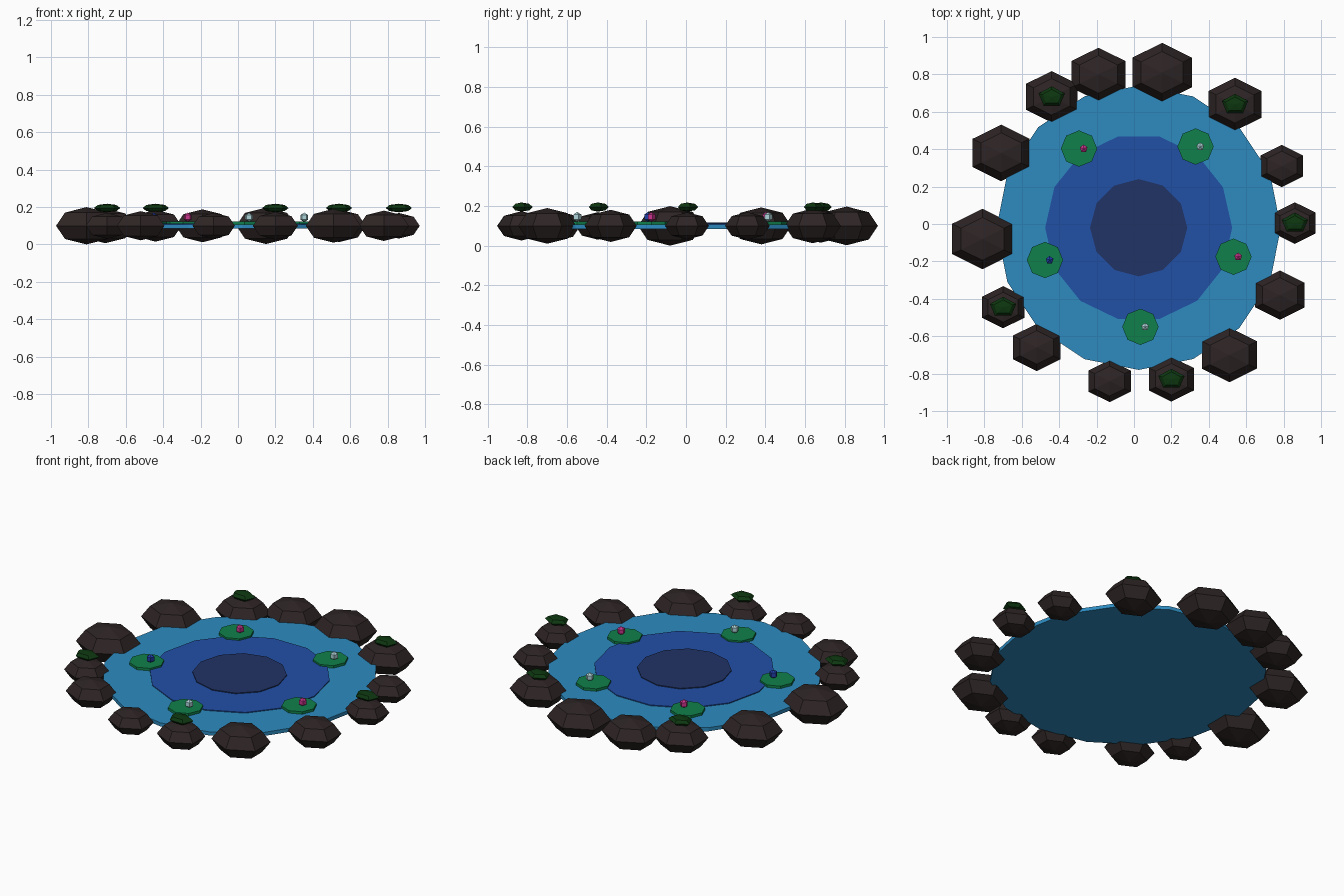
import bpy
from math import cos, sin, radians

if "Cube" in bpy.data.objects:
    bpy.data.objects.remove(bpy.data.objects["Cube"], do_unlink=True)


def material(name, r, g, b):
    m = bpy.data.materials.new(name)
    m.use_nodes = True
    m.diffuse_color = (r, g, b, 1)
    m.node_tree.nodes["Principled BSDF"].inputs["Base Color"].default_value = (r, g, b, 1)
    return m


SHALLOW = material("shallow_water", 0.026, 0.26, 0.53)
MIDDLE = material("middle_water", 0.015, 0.08, 0.38)
DEEP = material("deep_water", 0.015, 0.033, 0.13)
STONE = material("dark_stone", 0.027, 0.018, 0.018)
MOSS = material("dark_moss", 0.004, 0.038, 0.005)
LEAF = material("lily_leaf", 0.005, 0.22, 0.07)
PINK = material("pink_petal", 0.60, 0.035, 0.27)
WHITE = material("pale_petal", 0.42, 0.66, 0.70)
BLUE = material("blue_petal", 0.015, 0.05, 0.40)


def finish(name, mat):
    ob = bpy.context.object
    ob.name = name
    ob.data.materials.append(mat)
    return ob


def disc(name, mat, sides, radius, x, y, bottom, top, turn=0.0):
    """Flat polygonal slab; turn is the angle of its first corner from +x."""
    bpy.ops.mesh.primitive_cylinder_add(
        vertices=sides, radius=radius, depth=top - bottom,
        location=(x, y, (top + bottom) / 2), rotation=(0, 0, radians(turn - 90)))
    return finish(name, mat)


def blob(name, mat, sides, rings, loc, size):
    """Low-poly squashed ball."""
    bpy.ops.mesh.primitive_uv_sphere_add(segments=sides, ring_count=rings, radius=1, location=loc)
    bpy.context.object.scale = size
    return finish(name, mat)


# Water: three stacked slabs
CX, CY = 0.025, -0.02
disc("pond_shallow", SHALLOW, 16, 0.76, CX, CY, 0.085, 0.107)
disc("pond_middle", MIDDLE, 14, 0.5, CX, CY, 0.1, 0.112)
disc("pond_deep", DEEP, 12, 0.26, CX, CY, 0.105, 0.117)

# Rim stones: x, y, radius, has moss
stones = [
    (-.81, -.08, .188, 0), (-.71, .38, .176, 0), (-.44, .68, .16, 1), (-.19, .8, .166, 0),
    (.15, .81, .184, 0), (.54, .64, .165, 1), (.79, .31, .131, 0), (.86, .005, .129, 1),
    (.78, -.38, .153, 0), (.51, -.7, .17, 0), (.2, -.83, .139, 1), (-.13, -.84, .131, 0),
    (-.52, -.66, .147, 0), (-.7, -.445, .131, 1),
]
for i, (x, y, r, mossy) in enumerate(stones, 1):
    blob(f"rim_stone_{i}", STONE, 6, 4, (x, y, 0.1), (r, r * 0.86, r * 0.53))
    if mossy:
        blob(f"moss_clump_{i}", MOSS, 5, 4, (x, y, 0.195), (0.074, 0.056, 0.023))

# Lily pads, each with a small bud
for i, petal in enumerate([WHITE, PINK, BLUE, WHITE, PINK]):
    a = radians((55, 127, 199, 271, 343)[i])
    petal = (WHITE, PINK, BLUE, WHITE, PINK)[i]
    x, y = CX + 0.53 * cos(a), CY + 0.53 * sin(a)
    disc(f"lily_pad_{i + 1}", LEAF, 8, 0.097, x, y, 0.106, 0.122)
    blob(f"lily_bud_{i + 1}", petal, 5, 3, (x + 0.025, y, 0.145), (0.025, 0.025, 0.025))
